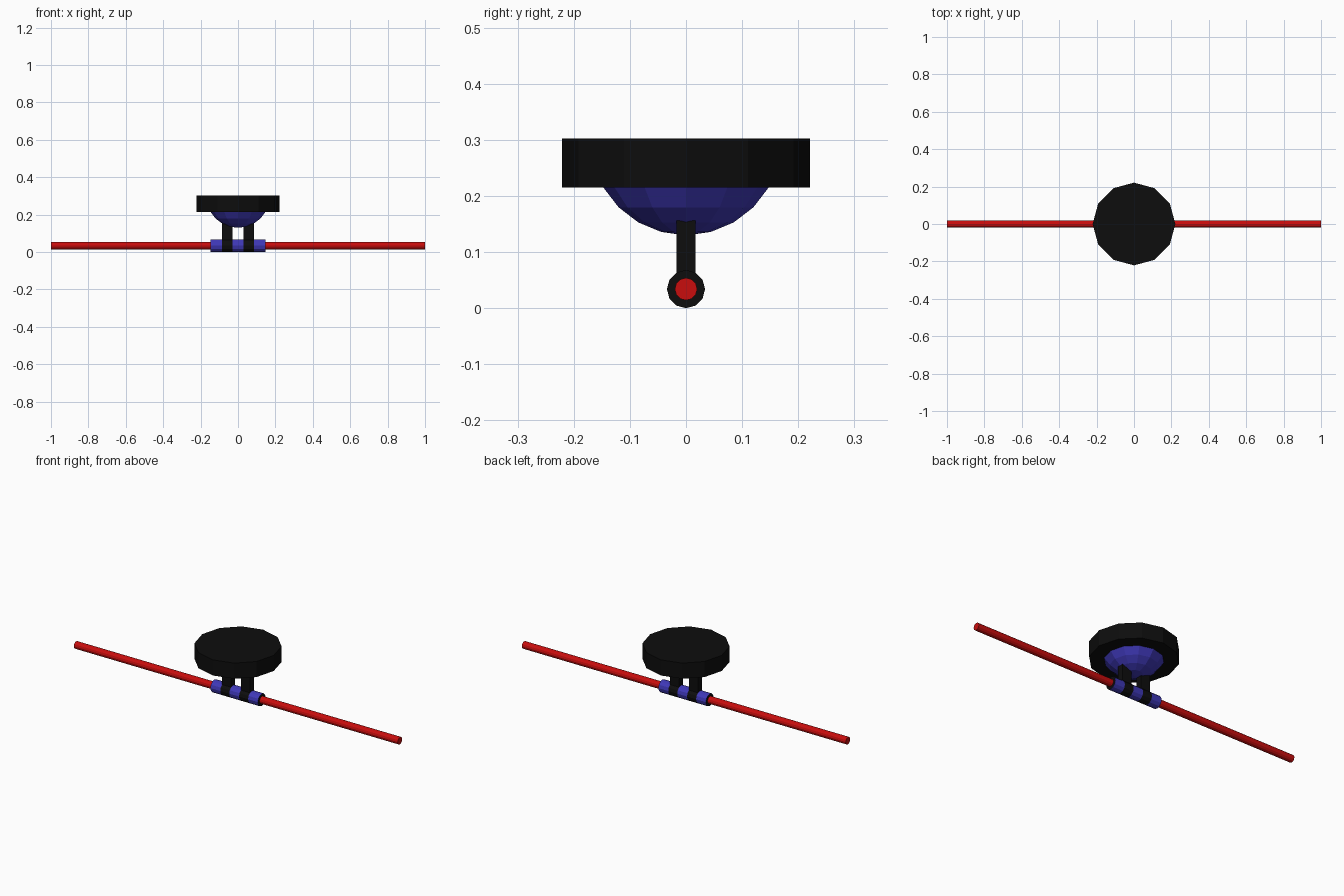
import bpy, bmesh
from math import pi, sin, cos, radians
from mathutils import Matrix

if "Cube" in bpy.data.objects:
    bpy.data.objects.remove(bpy.data.objects["Cube"])


def material(name, rgb):
    m = bpy.data.materials.new(name)
    m.diffuse_color = (*rgb, 1)
    m.use_nodes = True
    m.node_tree.nodes["Principled BSDF"].inputs["Base Color"].default_value = m.diffuse_color
    return m


BLACK = material("black", (0.004, 0.004, 0.004))
BLUE = material("blue", (0.05, 0.04, 0.48))
RED = material("red", (0.58, 0.004, 0.004))
AXLE_Z = 0.034


def finish(name, bm, *mats):
    bmesh.ops.recalc_face_normals(bm, faces=bm.faces)
    me = bpy.data.meshes.new(name)
    bm.to_mesh(me)
    bm.free()
    for m in mats:
        me.materials.append(m)
    ob = bpy.data.objects.new(name, me)
    bpy.context.collection.objects.link(ob)
    return ob


def lathe(name, profile, mats, bands=None, along_x=False, sides=12):
    """Spin (radius, height) points; bands gives a material index per strip."""
    bm = bmesh.new()
    rings = [[bm.verts.new((r * cos(2 * pi * i / sides), r * sin(2 * pi * i / sides), h))
              for i in range(sides)] for r, h in profile]
    for k in range(len(rings) - 1):
        a, b = rings[k], rings[k + 1]
        for i in range(sides):
            j = (i + 1) % sides
            f = bm.faces.new((a[i], a[j], b[j], b[i]))
            f.material_index = bands[k] if bands else 0
    bm.faces.new(rings[0])
    bm.faces.new(rings[-1])
    bmesh.ops.remove_doubles(bm, verts=bm.verts, dist=1e-5)
    if along_x:
        bm.transform(Matrix.Translation((0, 0, AXLE_Z)) @ Matrix.Rotation(pi / 2, 4, 'Y'))
    return finish(name, bm, *mats)


# Flat round disc on top
lathe("top_disc", [(0.221, 0.215), (0.221, 0.302)], [BLACK])

# Faceted bowl under the disc (lower part of a sphere)
lathe("bowl", [(0.17 * sin(radians(a)), 0.30 - 0.17 * cos(radians(a)))
               for a in (1, 15, 30, 45, 60, 62)], [BLUE])

# Long rod
lathe("rod", [(0.02, -1), (0.02, 1)], [RED], along_x=True)

# Banded sleeve: blue grips, black collars, black end caps
stations = [-0.147, -0.086, -0.03, 0.03, 0.086, 0.147]
lathe("sleeve", [(0.034, x) for x in stations], [BLACK, BLUE],
      bands=[1, 0, 1, 0, 1], along_x=True)

# Two posts joining the collars to the bowl
for side, label in ((-1, "left"), (1, "right")):
    bm = bmesh.new()
    bmesh.ops.create_cube(bm, size=1)
    bm.transform(Matrix.Translation((side * 0.058, 0, 0.108))
                 @ Matrix.Diagonal((0.056, 0.034, 0.096, 1)))
    finish(label + "_post", bm, BLACK)
